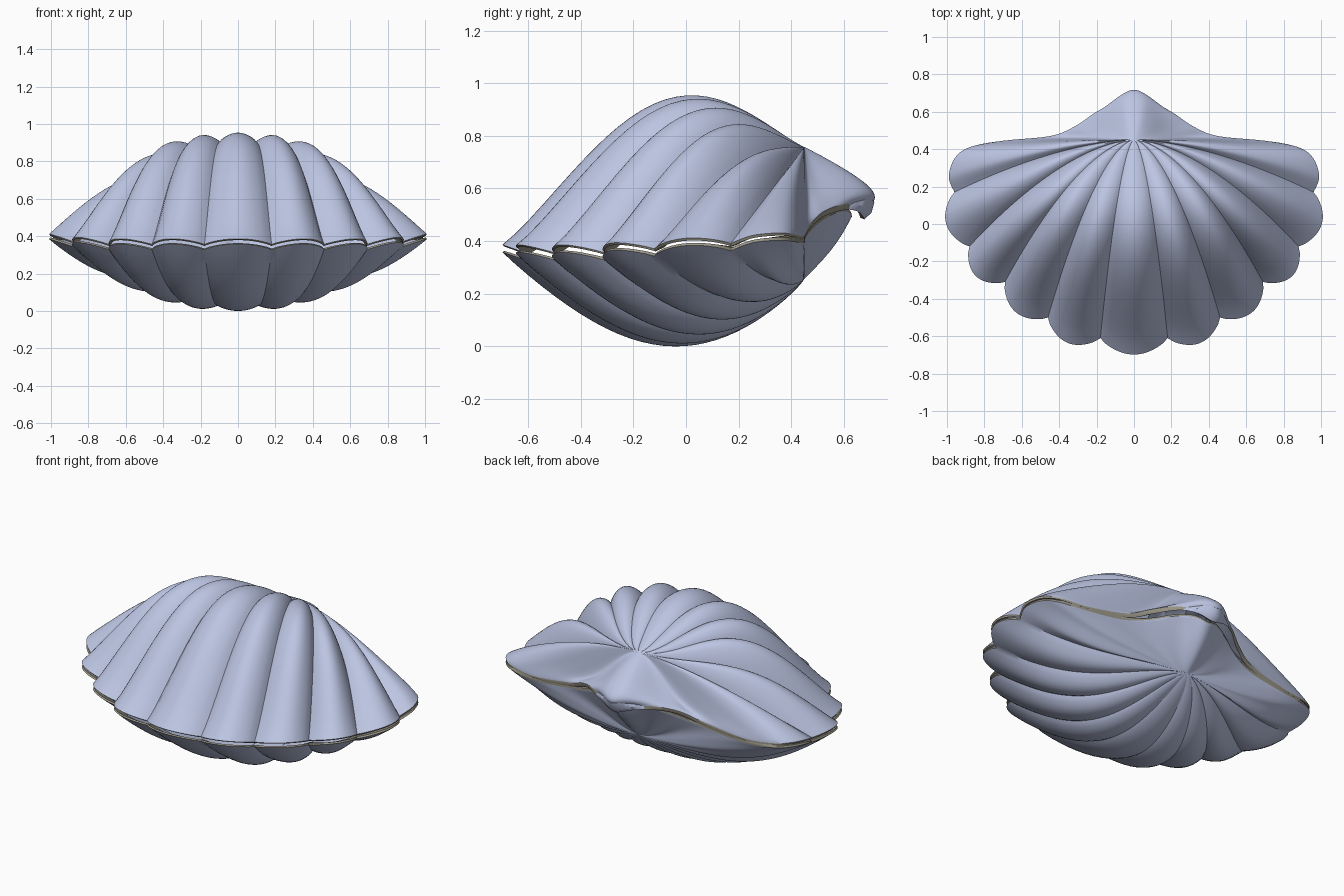
import bpy, bmesh, math

cube = bpy.data.objects.get("Cube")
if cube:
    bpy.data.objects.remove(cube)


def material(name, rgb):
    m = bpy.data.materials.new(name)
    m.use_nodes = True
    colour = (*rgb, 1.0)
    m.diffuse_color = colour
    m.node_tree.nodes["Principled BSDF"].inputs["Base Color"].default_value = colour
    return m


shell_blue = material("pale blue shell", (0.50, 0.555, 0.76))
rim_olive = material("olive grey rim", (0.33, 0.31, 0.25))

POLE_Y = 0.45
LOBE_STEPS = 14
EAR_STEPS = 5
RINGS = 30

# Rim points where the grooves between ribs end: x, y, z
GROOVES = [(0.18, -0.61, 0.335), (0.46, -0.5, 0.335), (0.69, -0.31, 0.335),
           (0.88, -0.12, 0.35), (0.96, 0.17, 0.37)]

# Ear and beak outline: x, y, z, dome height, rib height, overhang
UPPER_EAR = [(0.99, 0.25, 0.40, -0.02, 0.03, 0), (0.96, 0.35, 0.41, -0.04, 0.04, 0),
             (0.88, 0.41, 0.405, -0.06, 0.035, 0), (0.7, 0.445, 0.40, -0.07, 0.02, 0),
             (0.45, 0.47, 0.44, -0.06, 0, 0), (0.32, 0.52, 0.49, -0.05, 0, 0.1),
             (0.2, 0.60, 0.52, -0.04, 0, 0.4), (0.1, 0.645, 0.51, -0.03, 0, 0.6),
             (0, 0.66, 0.48, -0.03, 0, 0.7)]
LOWER_EAR = [(0.99, 0.25, 0.40, 0.04, 0.03, 0), (0.96, 0.35, 0.41, 0, 0.03, 0),
             (0.88, 0.41, 0.405, -0.02, 0.03, 0), (0.7, 0.445, 0.40, -0.03, 0.01, 0),
             (0.45, 0.46, 0.43, -0.02, 0, 0), (0.3, 0.5, 0.47, 0, 0, 0),
             (0.18, 0.56, 0.51, 0, 0, 0), (0.08, 0.61, 0.52, 0, 0, 0.1),
             (0, 0.63, 0.50, 0, 0, 0.1)]


def spline(p0, p1, p2, p3, t):
    """Catmull-Rom blend of four tuples."""
    return tuple(0.5 * (2 * b + (c - a) * t + (2 * a - 5 * b + 4 * c - d) * t * t
                        + (3 * b - a - 3 * c + d) * t ** 3)
                 for a, b, c, d in zip(p0, p1, p2, p3))


def lobe(a, b, start):
    """Scalloped rim between two grooves."""
    cols = []
    dx, dy = b[0] - a[0], b[1] - a[1]
    length = math.hypot(dx, dy)
    for i in range(start, LOBE_STEPS):
        t = i / LOBE_STEPS
        arch = math.sin(math.pi * t) ** 0.75
        p = [u + (v - u) * t for u, v in zip(a, b)]
        p[0] += dy / length * 0.088 * arch
        p[1] -= dx / length * 0.088 * arch
        p[2] += 0.03 * arch
        p[4] = 0.042 * arch
        cols.append(tuple(p))
    return cols


def rim_columns(domes, ear):
    """Closed rim loop, one half mirrored to the other."""
    g = [(x, y, z, d, 0, 0) for (x, y, z), d in zip(GROOVES, domes)]
    first = (-g[0][0],) + g[0][1:]
    half = lobe(first, g[0], LOBE_STEPS // 2)
    for a, b in zip(g, g[1:]):
        half += lobe(a, b, 0)
    pts = [g[-1], g[-1]] + ear + [(-ear[-2][0],) + ear[-2][1:]]
    for k in range(len(pts) - 3):
        half += [spline(*pts[k:k + 4], i / EAR_STEPS) for i in range(EAR_STEPS)]
    half.append(ear[-1])
    return half + [(-c[0],) + c[1:] for c in reversed(half[1:-1])]


def valve(name, domes, ear, pole_z, side, power):
    cols = rim_columns(domes, ear)

    def point(c, s, lift):
        x, y, z, dome, rib, over = c
        wave = max(0.0, math.sin(math.pi * s ** 0.9))
        reach = s + over * math.sin(math.pi * s)
        height = dome * wave ** power + rib * wave ** 0.9
        return (x * s ** 0.6, POLE_Y + (y - POLE_Y) * reach,
                pole_z + (z - pole_z) * s + side * (height + lift))

    # Outer surface, rim band, then inner surface
    steps = [(j / RINGS) ** 1.35 for j in range(1, RINGS + 1)]
    layout = [(s, 0.014 * s) for s in steps] + [(0.992, 0.0)]
    layout += [(s, -0.02) for s in (0.93, 0.8, 0.6, 0.4, 0.2, 0.06)]

    bm = bmesh.new()
    rings = [[bm.verts.new(point(c, s, lift)) for c in cols] for s, lift in layout]
    n = len(cols)
    for r, (a, b) in enumerate(zip(rings, rings[1:])):
        for i in range(n):
            j = (i + 1) % n
            f = bm.faces.new((a[i], a[j], b[j], b[i]))
            f.material_index = 1 if r in (RINGS - 1, RINGS) else 0
    for ring, lift in ((rings[0], 0), (rings[-1], -0.02)):
        tip = bm.verts.new((0, POLE_Y, pole_z + side * lift))
        for i in range(n):
            bm.faces.new((tip, ring[i], ring[(i + 1) % n]))
    bmesh.ops.recalc_face_normals(bm, faces=bm.faces[:])

    mesh = bpy.data.meshes.new(name)
    bm.to_mesh(mesh)
    bm.free()
    mesh.materials.append(shell_blue)
    mesh.materials.append(rim_olive)
    obj = bpy.data.objects.new(name, mesh)
    bpy.context.collection.objects.link(obj)
    bpy.ops.object.select_all(action='DESELECT')
    obj.select_set(True)
    bpy.context.view_layer.objects.active = obj
    bpy.ops.object.shade_smooth_by_angle(angle=math.radians(35))
    return obj


upper = valve("upper_shell", (0.31, 0.28, 0.235, 0.1, 0.0), UPPER_EAR, 0.75, 1, 1.3)
lower = valve("lower_shell", (0.26, 0.235, 0.18, 0.12, 0.05), LOWER_EAR, 0.25, -1, 0.95)

# Rest the shell on the ground
floor = min(v.co.z for v in lower.data.vertices)
for part in (upper, lower):
    for v in part.data.vertices:
        v.co.z -= floor
